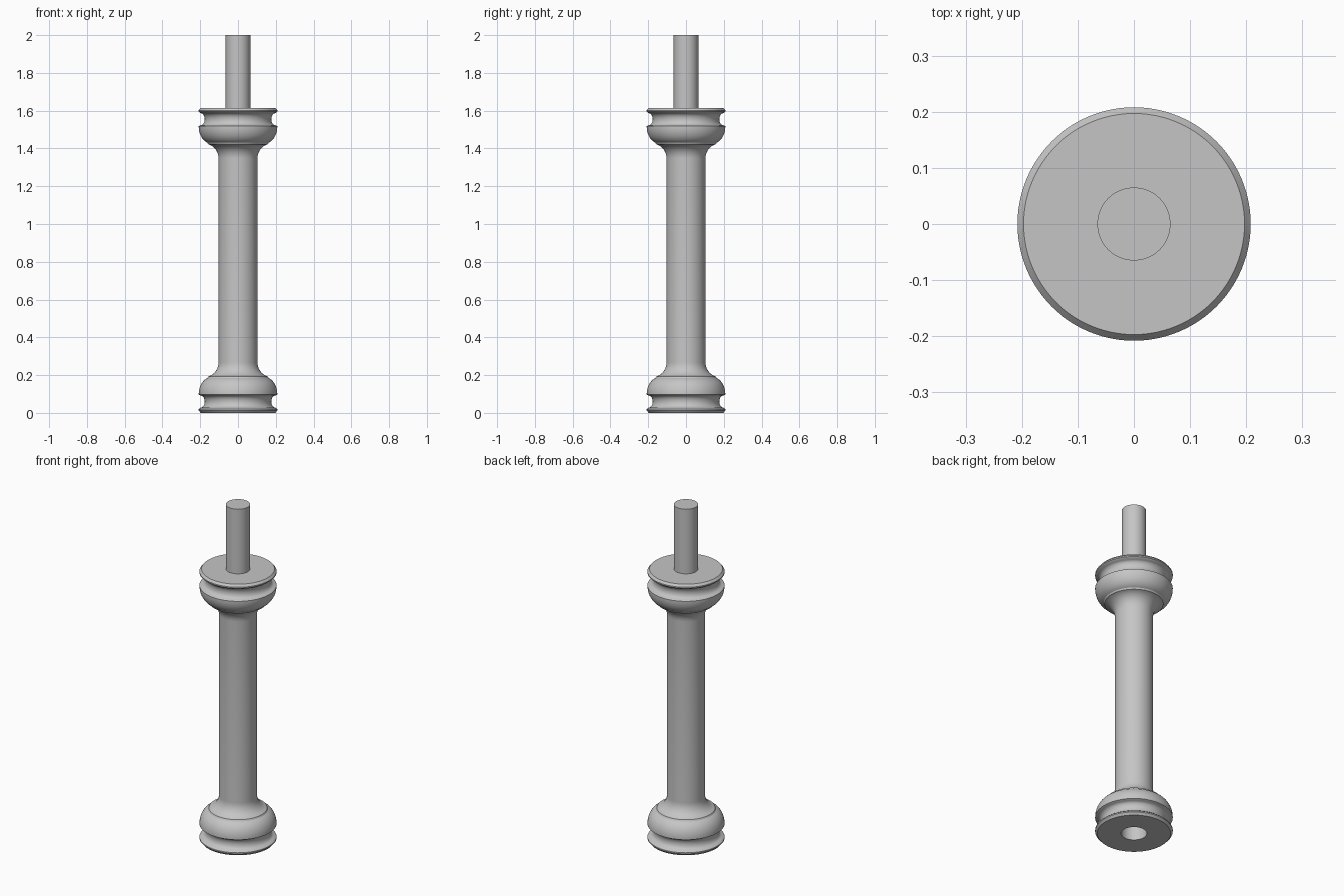
import bpy, bmesh, math

cube = bpy.data.objects.get("Cube")
if cube:
    bpy.data.objects.remove(cube, do_unlink=True)

SEGMENTS = 96
HEIGHT = 1.615      # body height without the peg
PEG_R, HOLE_R = 0.065, 0.069

grey = bpy.data.materials.new("plain grey")
grey.use_nodes = True
COLOUR = (0.56, 0.56, 0.56, 1)
grey.diffuse_color = COLOUR
grey.node_tree.nodes["Principled BSDF"].inputs["Base Color"].default_value = COLOUR


def arc(cr, cz, rr, rz, start, end, steps=10):
    """Elliptical arc of (radius, height) points, angles in degrees."""
    angles = [math.radians(start + (end - start) * i / steps) for i in range(steps + 1)]
    return [(cr + rr * math.cos(a), cz + rz * math.sin(a)) for a in angles]


def lathe(name, profile):
    """Spin a (radius, height) profile around z into a smooth solid."""
    bm = bmesh.new()
    verts = [bm.verts.new((r, 0, z)) for r, z in profile]
    edges = [bm.edges.new(pair) for pair in zip(verts, verts[1:])]
    bmesh.ops.spin(bm, geom=verts + edges, cent=(0, 0, 0), axis=(0, 0, 1),
                   angle=math.tau, steps=SEGMENTS, use_duplicate=False)
    bmesh.ops.remove_doubles(bm, verts=bm.verts, dist=0.0002)
    bmesh.ops.recalc_face_normals(bm, faces=bm.faces)
    mesh = bpy.data.meshes.new(name)
    bm.to_mesh(mesh)
    bm.free()
    mesh.materials.append(grey)
    obj = bpy.data.objects.new(name, mesh)
    bpy.context.collection.objects.link(obj)
    bpy.ops.object.select_all(action='DESELECT')
    obj.select_set(True)
    bpy.context.view_layer.objects.active = obj
    bpy.ops.object.shade_smooth_by_angle(angle=math.radians(30))
    return obj


# End moulding: bevelled lip, hollow groove, rounded bell and flared neck
end = [(0.197, 0), (0.208, 0.013), (0.208, 0.02), (0.198, 0.028)]
end += arc(0.198, 0.06, 0.022, 0.032, 270, 90)
end += [(0.208, 0.097)]
end += arc(0.138, 0.1, 0.07, 0.09, 0, 70)
end += arc(0.178, 0.268, 0.075, 0.078, 254, 180)

# Spindle: the same moulding mirrored at both ends, with a socket underneath
socket = [(0, 0.385), (HOLE_R, 0.385), (HOLE_R, 0)]
mirrored = [(r, HEIGHT - z) for r, z in reversed(end)]
lathe("spindle_body", socket + end + mirrored + [(0, HEIGHT)])

# Peg standing on the top face
lathe("top_peg", [(0, HEIGHT - 0.02), (PEG_R, HEIGHT - 0.02), (PEG_R, 2), (0, 2)])
